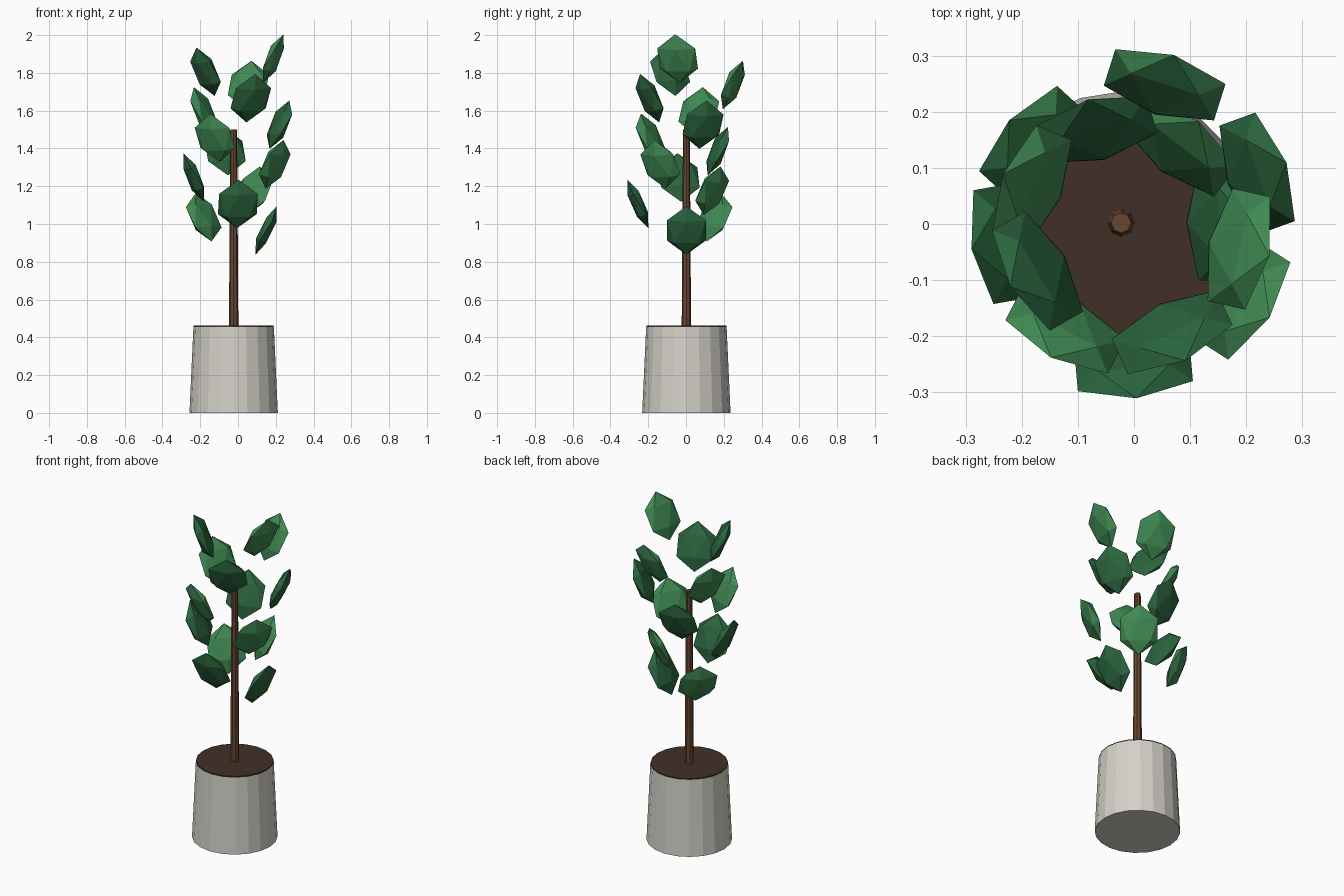
import bpy
from math import radians, cos, sin, pi

if "Cube" in bpy.data.objects:
    bpy.data.objects.remove(bpy.data.objects["Cube"])

CX, CY = -0.023, 0.002   # stem axis


def material(name, rgb):
    m = bpy.data.materials.new(name)
    m.diffuse_color = (*rgb, 1)
    m.use_nodes = True
    m.node_tree.nodes["Principled BSDF"].inputs["Base Color"].default_value = m.diffuse_color
    return m


POT = material("pale_ceramic", (0.66, 0.64, 0.58))
SOIL = material("dark_soil", (0.053, 0.030, 0.019))
BARK = material("bark", (0.14, 0.062, 0.031))
GREENS = [material("dark_green", (0.024, 0.13, 0.047)),
          material("light_green", (0.05, 0.25, 0.085))]


def finish(name, mat):
    ob = bpy.context.object
    ob.name = name
    ob.data.materials.append(mat)
    return ob


def tapered(name, sides, r_bottom, r_top, z0, z1, mat):
    bpy.ops.mesh.primitive_cone_add(vertices=sides, radius1=r_bottom, radius2=r_top,
                                    depth=z1 - z0, location=(CX, CY, (z0 + z1) / 2))
    return finish(name, mat)


# Pot, soil and stem
tapered("pot", 20, 0.234, 0.213, 0.0, 0.455, POT)
tapered("soil", 20, 0.212, 0.212, 0.44, 0.462, SOIL)
tapered("stem", 8, 0.025, 0.018, 0.44, 1.50, BARK)

# Leaves: flattened icosahedra climbing in a golden-angle spiral, leaning outward
for i in range(14):
    a = radians(137.5 * i)
    r = 0.172 + 0.043 * (i % 3)
    bpy.ops.mesh.primitive_ico_sphere_add(
        subdivisions=1, radius=1,
        location=(CX + r * cos(a), CY + r * sin(a), 0.966 + 0.07 * i),
        rotation=(0, 0.41, a))
    leaf = finish(f"leaf_{i + 1}", GREENS[i % 2])
    leaf.scale = (0.036, 0.121, 0.14)
